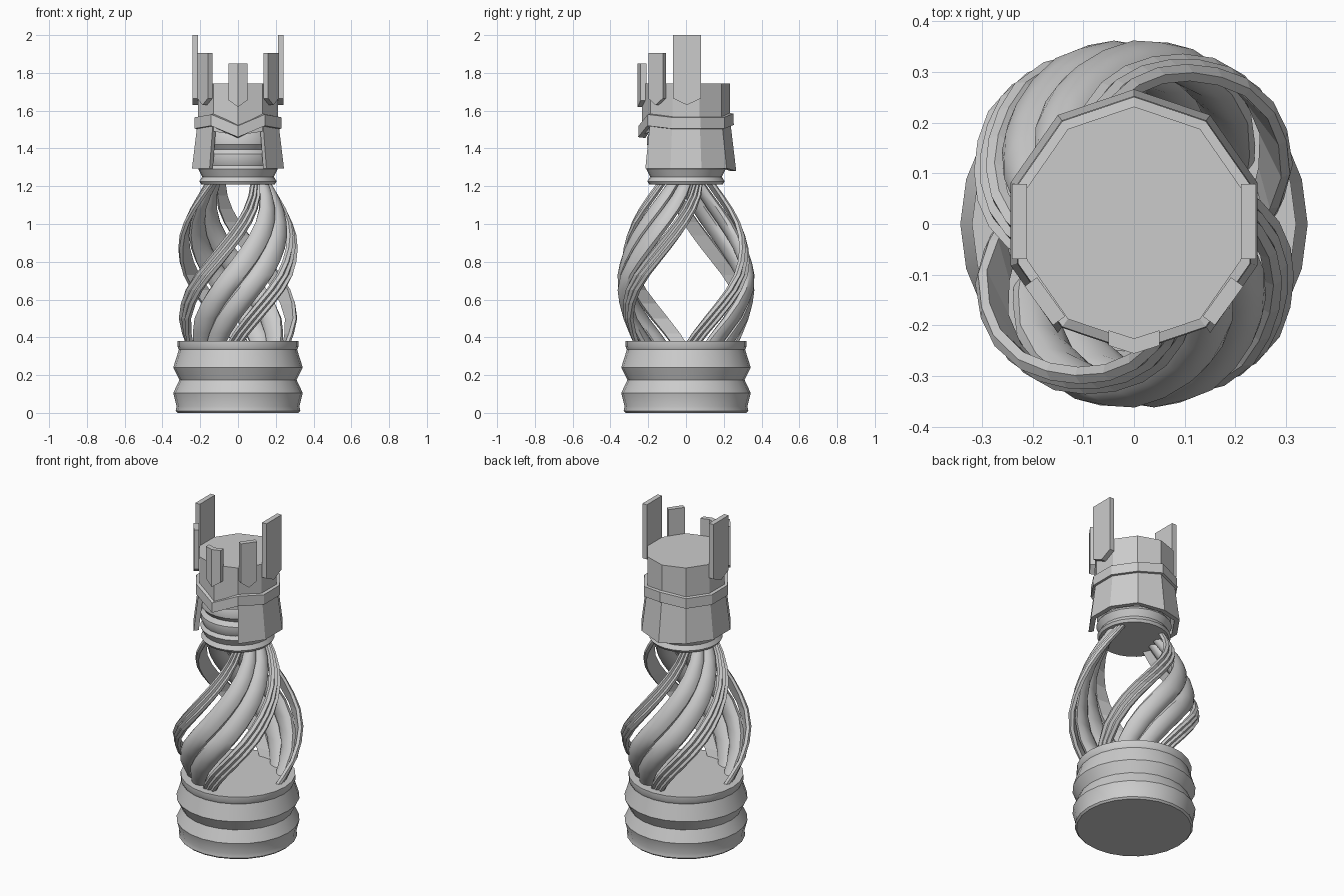
import bpy
from math import sin, cos, pi, radians

if "Cube" in bpy.data.objects:
    bpy.data.objects.remove(bpy.data.objects["Cube"])


def make(name, verts, faces, smooth=None):
    mesh = bpy.data.meshes.new(name)
    mesh.from_pydata(verts, [], faces)
    ob = bpy.data.objects.new(name, mesh)
    bpy.context.collection.objects.link(ob)
    bpy.ops.object.select_all(action='DESELECT')
    ob.select_set(True)
    bpy.context.view_layer.objects.active = ob
    bpy.ops.object.mode_set(mode='EDIT')
    bpy.ops.mesh.select_all(action='SELECT')
    bpy.ops.mesh.normals_make_consistent(inside=False)
    bpy.ops.object.mode_set(mode='OBJECT')
    if smooth:
        bpy.ops.object.shade_smooth_by_angle(angle=radians(smooth))
    return ob


def loft(name, rings, closed=True, smooth=None):
    """Skin equal-length closed rings; cap the ends or join last to first."""
    n, m = len(rings[0]), len(rings)
    faces = []
    for i in range(m - 1 if closed else m):
        a, b = i * n, (i + 1) % m * n
        faces += [(a + j, a + (j + 1) % n, b + (j + 1) % n, b + j) for j in range(n)]
    if closed:
        faces += [tuple(range(n)), tuple(range((m - 1) * n, m * n))]
    return make(name, [v for r in rings for v in r], faces, smooth)


def lathe(name, profile, n=24):
    loft(name, [[(r * cos(2 * pi * k / n), r * sin(2 * pi * k / n), z) for k in range(n)]
                for r, z in profile], smooth=30)


# Ridged base and neck
lathe("base", [(.32, 0), (.33, .01), (.325, .035), (.343, .105), (.31, .175),
               (.343, .24), (.313, .335), (.32, .35), (.32, .38)])
lathe("neck", [(.195, 1.21), (.205, 1.225), (.19, 1.25), (.21, 1.29), (.195, 1.31), (.208, 1.34),
               (.207, 1.37), (.188, 1.395), (.206, 1.42), (.206, 1.46), (.19, 1.49), (.2, 1.52)])

# Twisted strands: outer radius at each height
ENV = [(.36, .275), (.42, .30), (.5, .335), (.58, .355), (.65, .366), (.73, .364), (.8, .35),
       (.87, .333), (.94, .313), (1.01, .287), (1.08, .254), (1.15, .216), (1.22, .175)]


def strand(name, start, section, smooth):
    rings = []
    for z, r in ENV:
        turn = start - 90 + 138 * (z - .38)
        rings.append([((r + dr) * cos(radians(turn + da)), (r + dr) * sin(radians(turn + da)), z)
                      for da, dr in section])
    loft(name, rings, smooth=smooth)


ribbed = [(-9, -.012), (-6, 0), (-3, -.01), (0, 0), (3, -.01), (6, 0), (9, -.012), (9, -.03), (-9, -.03)]
rounded = [(13 * cos(k * pi / 5), -.035 + .035 * sin(k * pi / 5)) for k in range(10)]
for side in (0, 180):
    for start in (-80, -2):
        strand("ribbed_strand", side + start, ribbed, None)
    for start in (-52, -27):
        strand("round_strand", side + start, rounded, 40)


# Ten-sided helmet: corner k starts at the front and goes counter-clockwise
def corner(k, grow=0, z=0):
    a = -pi / 2 + k * pi / 5
    return ((.226 + grow) * cos(a), (.236 + grow) * sin(a), z)


loft("helmet", [[corner(k, -.004, 1.49 if k else 1.47) for k in range(10)],
                [corner(k, -.004, 1.745) for k in range(10)]])

# Brow band dipping at the front
dip = [-.045, .015, 0, 0, 0, .02, 0, 0, 0, .015]
loft("brow_band", [[corner(k, g, z + dip[k]) for k in range(10)]
                   for g, z in ((-.02, 1.57), (.015, 1.565), (.017, 1.505), (-.02, 1.50))],
     closed=False)

# Flared neck guard, open at the front
loft("neck_guard", [[corner(k, .0, 1.53), corner(k, .03, 1.295 if k != 5 else 1.28),
                     corner(k, .0, 1.295 if k != 5 else 1.28), corner(k, -.03, 1.53)]
                    for k in range(1, 10)])


# Crown prongs with pointed lower ends
def prong(name, cx, cy, angle, width, z0, z1, bend=0):
    a = radians(angle)
    shape = [(-.5, z0 + .035), (0, z0), (.5, z0 + .035), (.5, z1), (0, z1), (-.5, z1)]
    rings = []
    for depth in (-.014, .016):
        ring = []
        for u, z in shape:
            t, d = u * width, depth - bend * abs(u) * 2
            ring.append((cx + d * cos(a) - t * sin(a), cy + d * sin(a) + t * cos(a), z))
        rings.append(ring)
    # outer, inner faces split down the middle so the fold stays flat
    v = rings[0] + rings[1]
    f = [(0, 1, 4, 5), (1, 2, 3, 4), (6, 7, 10, 11), (7, 8, 9, 10)]
    f += [(j, (j + 1) % 6, 6 + (j + 1) % 6, 6 + j) for j in range(6)]
    make(name, v, f)


prong("front_prong", 0, -.24, -90, .1, 1.62, 1.85, bend=.016)
for s in (1, -1):
    prong("side_prong", s * .225, .005, 0 if s > 0 else 180, .148, 1.63, 2.0)
    prong("corner_prong", s * .175, -.152, -36 if s > 0 else 216, .095, 1.63, 1.905)
